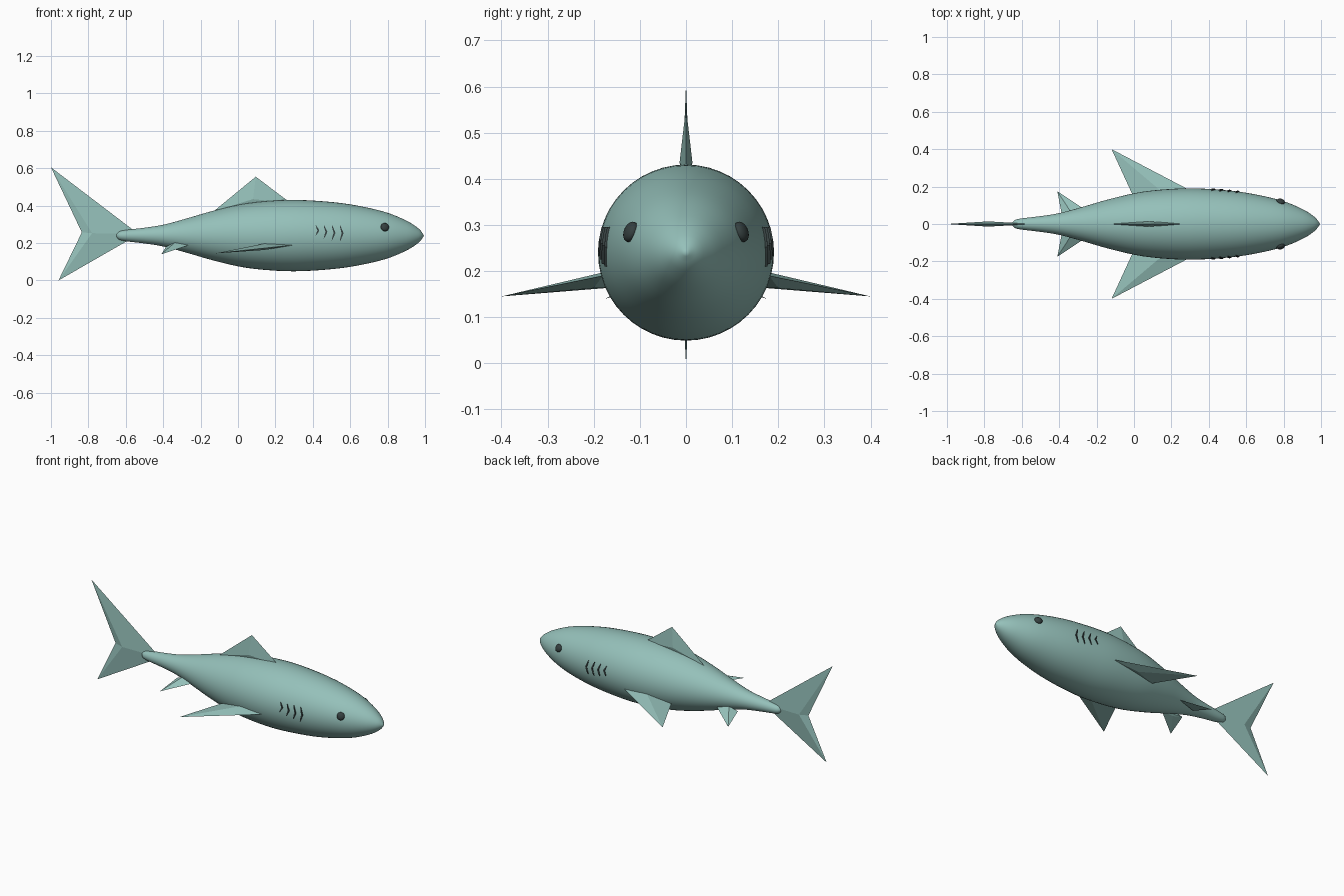
import bpy, bmesh
from math import sin, cos, pi, sqrt
from mathutils import Vector, Matrix

if "Cube" in bpy.data.objects:
    bpy.data.objects.remove(bpy.data.objects["Cube"], do_unlink=True)

AXIS_Z = 0.24


def material(name, color):
    m = bpy.data.materials.new(name)
    m.use_nodes = True
    m.diffuse_color = (*color, 1)
    m.node_tree.nodes["Principled BSDF"].inputs["Base Color"].default_value = (*color, 1)
    return m


SKIN = material("sea green skin", (0.30, 0.53, 0.49))
DARK = material("dark slate", (0.035, 0.05, 0.05))


def finish(bm, name, mat, smooth=False):
    bmesh.ops.recalc_face_normals(bm, faces=bm.faces)
    mesh = bpy.data.meshes.new(name)
    bm.to_mesh(mesh)
    bm.free()
    mesh.materials.append(mat)
    ob = bpy.data.objects.new(name, mesh)
    bpy.context.collection.objects.link(ob)
    for p in mesh.polygons:
        p.use_smooth = smooth
    return ob


def hull(name, points):
    """Flat-faced convex solid around a few points."""
    bm = bmesh.new()
    for p in points:
        bm.verts.new(p)
    bmesh.ops.convex_hull(bm, input=bm.verts)
    return finish(bm, name, SKIN)


def mirrored(points, side):
    return [(x, y * side, z) for x, y, z in points]


# Body outline as (x, radius), smoothed into a dense lathe profile
OUTLINE = [(-0.65, 0.008), (-0.635, 0.022), (-0.6, 0.03), (-0.5, 0.042), (-0.4, 0.058),
           (-0.28, 0.09), (-0.12, 0.136), (0.05, 0.173), (0.25, 0.19), (0.42, 0.186),
           (0.6, 0.167), (0.78, 0.128), (0.9, 0.08), (0.965, 0.038), (0.99, 0.008)]


def smooth_profile(pts, steps=4):
    v = [Vector(p) for p in pts]
    v = [v[0]] + v + [v[-1]]
    out = []
    for a, b, c, d in zip(v, v[1:], v[2:], v[3:]):
        for i in range(steps):
            t = i / steps
            out.append(0.5 * (2 * b + (c - a) * t + (2 * a - 5 * b + 4 * c - d) * t * t
                              + (3 * b - a - 3 * c + d) * t ** 3))
    return out + [v[-1]]


PROFILE = smooth_profile(OUTLINE)


def radius_at(x):
    for a, b in zip(PROFILE, PROFILE[1:]):
        if a.x <= x <= b.x:
            return a.y + (b.y - a.y) * (x - a.x) / (b.x - a.x)


# Body
SIDES = 48
bm = bmesh.new()
rings = [[bm.verts.new((p.x, p.y * cos(2 * pi * i / SIDES), AXIS_Z + p.y * sin(2 * pi * i / SIDES)))
          for i in range(SIDES)] for p in PROFILE]
for r, s in zip(rings, rings[1:]):
    for i in range(SIDES):
        j = (i + 1) % SIDES
        bm.faces.new((r[i], r[j], s[j], s[i]))
for ring, x in ((rings[0], -0.652), (rings[-1], 0.994)):
    tip = bm.verts.new((x, 0, AXIS_Z))
    for i in range(SIDES):
        bm.faces.new((ring[i], ring[(i + 1) % SIDES], tip))
finish(bm, "body", SKIN, smooth=True)

# Dorsal fin
hull("dorsal_fin", [(-0.13, 0, 0.37), (0.28, 0, 0.415), (0.08, 0.014, 0.435),
                    (0.08, -0.014, 0.435), (0.08, 0, 0.38), (0.095, 0, 0.555)])

# Tail fin: two lobes sharing a ridge behind the body
root, notch = (-0.53, 0, 0.247), (-0.835, 0, 0.257)
ridge = [(-0.78, 0.014, 0.253), (-0.78, -0.014, 0.253)]
hull("tail_upper_lobe", [root, notch, (-1.0, 0, 0.605)] + ridge)
hull("tail_lower_lobe", [root, notch, (-0.96, 0, 0.0)] + ridge)

# Side fins
PECTORAL = [(0.3, 0.18, 0.19), (-0.005, 0.15, 0.165), (0.14, 0.18, 0.197),
            (0.14, 0.2, 0.163), (-0.12, 0.4, 0.145)]
PELVIC = [(-0.26, 0.075, 0.19), (-0.385, 0.045, 0.18), (-0.335, 0.06, 0.205),
          (-0.335, 0.07, 0.178), (-0.41, 0.175, 0.14)]

for side, label in ((1, "left"), (-1, "right")):
    hull(label + "_pectoral_fin", mirrored(PECTORAL, side))
    hull(label + "_pelvic_fin", mirrored(PELVIC, side))

    # Eye: ball flattened against the head
    normal = Vector((0.3, 0.88 * side, 0.35)).normalized()
    bm = bmesh.new()
    bmesh.ops.create_uvsphere(bm, u_segments=20, v_segments=12, radius=0.023)
    bmesh.ops.scale(bm, vec=(1, 1, 0.6), verts=bm.verts)
    bm.transform(Matrix.Translation((0.785, 0.12 * side, 0.285))
                 @ normal.to_track_quat("Z", "Y").to_matrix().to_4x4())
    finish(bm, label + "_eye", DARK, smooth=True)

    # Gills: thin tapered chevrons lying on the flank
    for k in range(4):
        x0, top, bottom = 0.42 + 0.043 * k, 0.295, (0.24, 0.225, 0.215, 0.21)[k]
        bm = bmesh.new()
        rows = []
        for i in range(7):
            t = i / 6
            z = top + (bottom - top) * t
            x = x0 + 0.014 * (1 - abs(2 * t - 1)) - 0.004
            w = 0.001 + 0.004 * sin(pi * t)
            row = []
            for dx, lift in ((-w, -0.004), (-w, 0.003), (w, 0.005), (w, -0.004)):
                r = radius_at(x + dx) + lift
                row.append(bm.verts.new((x + dx, side * sqrt(r * r - (z - AXIS_Z) ** 2), z)))
            rows.append(row)
        for a, b in zip(rows, rows[1:]):
            for i in range(4):
                j = (i + 1) % 4
                bm.faces.new((a[i], a[j], b[j], b[i]))
        bm.faces.new(rows[0])
        bm.faces.new(rows[-1])
        finish(bm, f"{label}_gill_{k + 1}", DARK)
